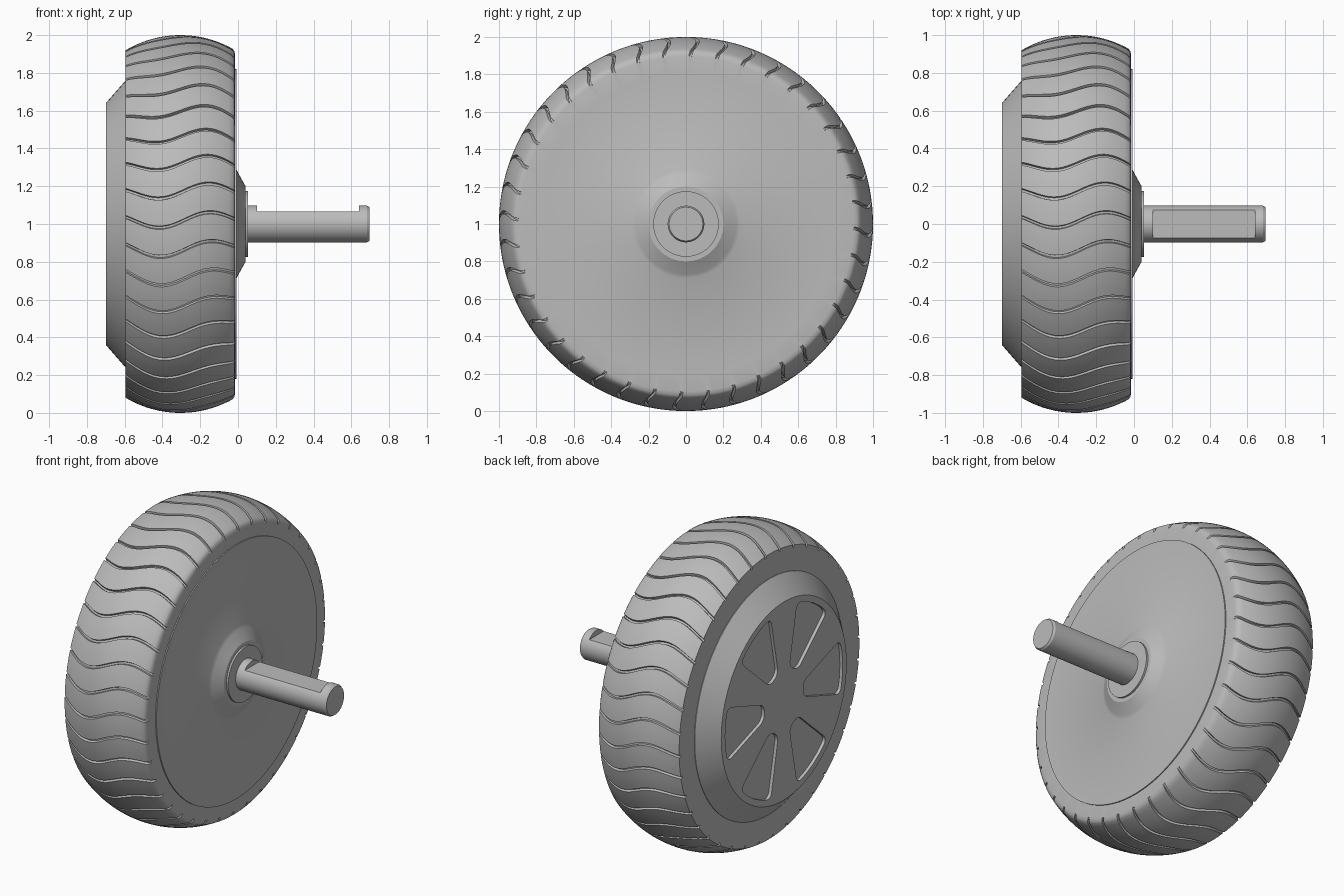
import bpy, bmesh
from math import sin, cos, pi, sqrt, radians
from mathutils import Matrix, Vector

cube = bpy.data.objects.get("Cube")
if cube:
    bpy.data.objects.remove(cube, do_unlink=True)

grey = bpy.data.materials.new("plain_grey")
grey.use_nodes = True
colour = (0.5, 0.5, 0.5, 1)
grey.diffuse_color = colour
grey.node_tree.nodes["Principled BSDF"].inputs["Base Color"].default_value = colour

AXLE = Matrix.Translation((0, 0, 1))


def finish(bm, name):
    """Turn a bmesh into a named object lifted to axle height."""
    bmesh.ops.remove_doubles(bm, verts=bm.verts, dist=1e-5)
    bmesh.ops.recalc_face_normals(bm, faces=bm.faces)
    bm.transform(AXLE)
    mesh = bpy.data.meshes.new(name)
    bm.to_mesh(mesh)
    bm.free()
    mesh.materials.append(grey)
    obj = bpy.data.objects.new(name, mesh)
    bpy.context.collection.objects.link(obj)
    return obj


def smooth(obj):
    bpy.ops.object.select_all(action="DESELECT")
    obj.select_set(True)
    bpy.context.view_layer.objects.active = obj
    bpy.ops.object.shade_smooth_by_angle(angle=radians(28))


def lathe(name, profile, steps):
    """Spin an (x, radius) profile about the axle."""
    bm = bmesh.new()
    verts = [bm.verts.new((x, 0, r)) for x, r in profile]
    edges = [bm.edges.new(pair) for pair in zip(verts, verts[1:])]
    bmesh.ops.spin(bm, geom=verts + edges, cent=(0, 0, 0), axis=(1, 0, 0),
                   angle=2 * pi, steps=steps, use_merge=False)
    return finish(bm, name)


def cut(obj, cutter):
    cutter.hide_render = True
    mod = obj.modifiers.new("cut", "BOOLEAN")
    mod.operation = "DIFFERENCE"
    mod.solver = "EXACT"
    mod.object = cutter
    bpy.context.view_layer.objects.active = obj
    bpy.ops.object.modifier_apply(modifier=mod.name)
    bpy.data.objects.remove(cutter, do_unlink=True)


# Tyre: crowned band with wavy grooves
GROOVES, PITCH = 40, 2 * pi / 40
LEFT, RIGHT, MID, CROWN = -0.595, -0.028, -0.305, 0.565
ROWS = 26
rows = [(LEFT + 0.005, 0.7, 0), (LEFT, 0.87, 0)]
for i in range(ROWS + 1):
    x = LEFT + (RIGHT - LEFT) * i / ROWS
    rows.append((x, 1 - CROWN + sqrt(CROWN ** 2 - (x - MID) ** 2), 0.016))
rows += [(-0.019, 0.915, 0.014), (-0.015, 0.895, 0), (-0.015, 0.78, 0)]
# angle across one pitch, and whether the column lies in the groove
columns = [(-0.009, 0), (-0.006, 1), (0.006, 1), (0.009, 0),
           (0.045, 0), (0.08, 0), (0.115, 0)]

bm = bmesh.new()
grid = []
for g in range(GROOVES):
    for offset, deep in columns:
        line = []
        for x, r, depth in rows:
            a = g * PITCH + offset + 0.022 + 0.042 * sin(2 * pi * (x + 0.28) / 0.55)
            r -= depth * deep
            line.append(bm.verts.new((x, -r * cos(a), r * sin(a))))
        grid.append(line)
for a, b in zip(grid, grid[1:] + grid[:1]):
    for i in range(len(rows) - 1):
        bm.faces.new((a[i], a[i + 1], b[i + 1], b[i]))
smooth(finish(bm, "tyre"))

# Shaft-side plate with its conical boss
smooth(lathe("side_plate", [(-0.03, 0.82), (-0.008, 0.82), (-0.008, 0.29),
                            (0.002, 0.268), (0.04, 0.2), (0.04, 0)], 96))
smooth(lathe("shaft_collar", [(0.03, 0.175), (0.052, 0.175), (0.052, 0)], 64))

# Cap on the other side, with six shallow petal pockets
cap = lathe("hub_cap", [(-0.7, 0), (-0.7, 0.64), (LEFT, 0.76),
                        (-0.55, 0.76), (-0.55, 0)], 96)
bm = bmesh.new()
for k in range(6):
    turn = Matrix.Rotation(radians(30 + 60 * k), 4, "X")
    half = radians(17)
    outline = [(-0.05, 0.2), (0.05, 0.2)]
    outline += [(0.6 * sin(half * t), 0.6 * cos(half * t)) for t in (1, 0.5, 0, -0.5, -1)]
    verts = [bm.verts.new(turn @ Vector((-0.75, y, z))) for y, z in outline]
    face = bm.faces.new(verts)
    corners = [verts[i] for i in (0, 1, 2, 6)]
    bmesh.ops.bevel(bm, geom=corners, offset=0.04, segments=5, profile=0.5,
                    affect="VERTICES")
flat = list(bm.faces)
solid = bmesh.ops.extrude_face_region(bm, geom=flat, use_keep_orig=True)
moved = [v for v in solid["geom"] if isinstance(v, bmesh.types.BMVert)]
bmesh.ops.translate(bm, verts=moved, vec=(0.07, 0, 0))
cut(cap, finish(bm, "pocket_cutter"))
smooth(cap)

# Shaft with a flat milled on top
shaft = lathe("shaft", [(0.02, 0), (0.02, 0.098), (0.682, 0.098),
                        (0.695, 0.09), (0.695, 0)], 64)
bm = bmesh.new()
bmesh.ops.create_cube(bm, size=1, matrix=Matrix.Translation((0.37, 0, 0.165))
                      @ Matrix.Diagonal((0.54, 0.4, 0.2, 1)))
cut(shaft, finish(bm, "flat_cutter"))
smooth(shaft)
